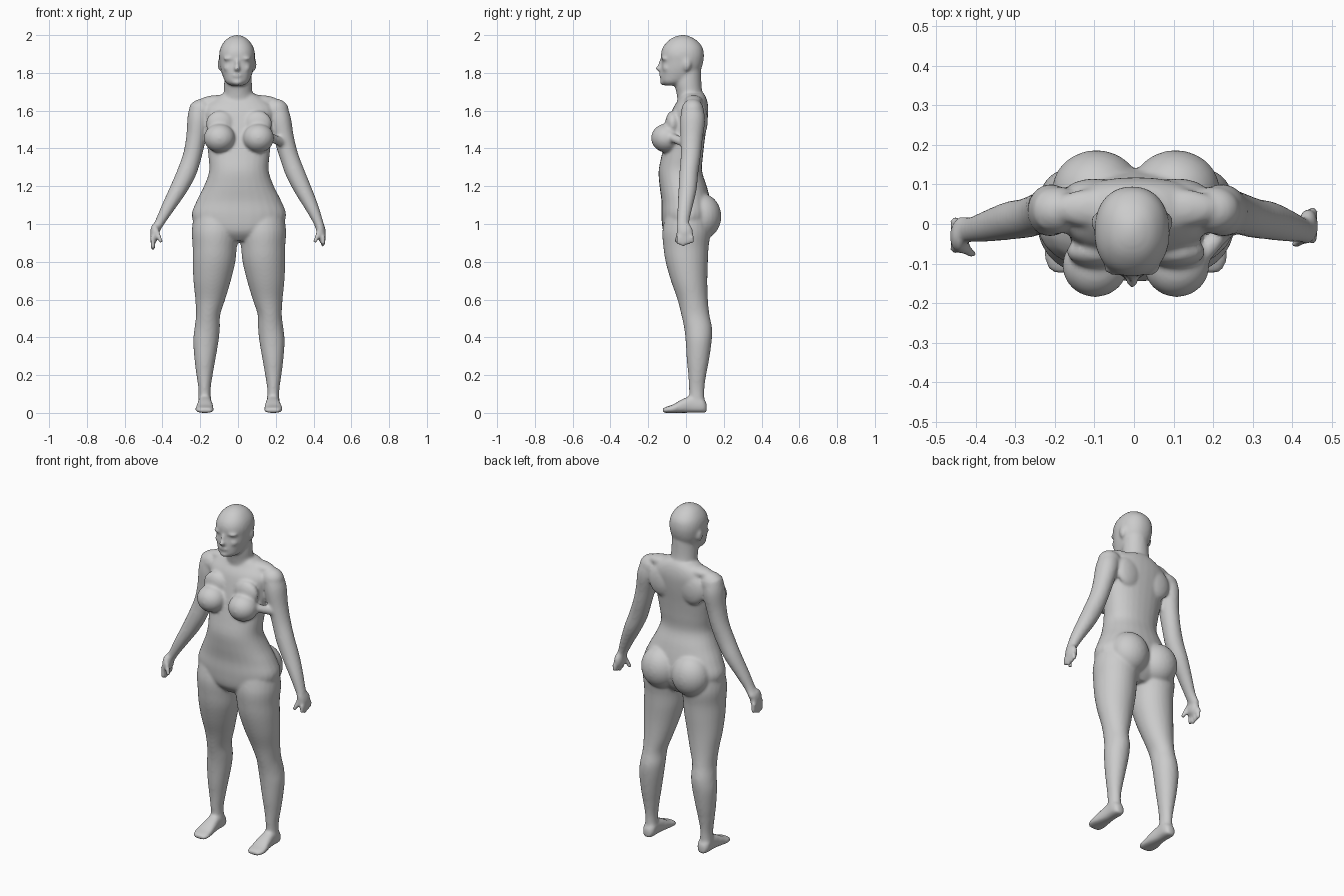
import bpy
import bmesh
import math
from mathutils import Matrix, Vector

if "Cube" in bpy.data.objects:
    bpy.data.objects.remove(bpy.data.objects["Cube"], do_unlink=True)

X, Y, Z = Vector((1, 0, 0)), Vector((0, 1, 0)), Vector((0, 0, 1))
MIDDLE = .005          # the figure stands slightly off its own centre line
SEGMENTS = 28
STEPS = 4
SIDES = (1, -1)
bm = bmesh.new()


def smooth_rows(rows):
    """Catmull-Rom interpolation of the section values."""
    result = []
    for i in range(len(rows) - 1):
        before = rows[max(i - 1, 0)]
        start, end = rows[i], rows[i + 1]
        after = rows[min(i + 2, len(rows) - 1)]
        for step in range(STEPS):
            t = step / STEPS
            result.append([
                b + t * (c - a) / 2
                + t * t * (a - 2.5 * b + 2 * c - d / 2)
                + t ** 3 * (3 * (b - c) + d - a) / 2
                for a, b, c, d in zip(before, start, end, after)])
    result.append(list(rows[-1]))
    return result


def loft(sections, u, v, power=2):
    """Closed skin over (centre x, y, z, half size along u, along v)."""
    rings = []
    for x, y, z, half_u, half_v in smooth_rows(sections):
        ring = []
        for k in range(SEGMENTS):
            angle = math.tau * k / SEGMENTS
            c, s = math.cos(angle), math.sin(angle)
            across = math.copysign(abs(c) ** (2 / power), c)
            along = math.copysign(abs(s) ** (2 / power), s)
            point = Vector((x, y, z)) + u * half_u * across + v * half_v * along
            ring.append(bm.verts.new(point))
        rings.append(ring)
    for low, high in zip(rings, rings[1:]):
        for k in range(SEGMENTS):
            n = (k + 1) % SEGMENTS
            bm.faces.new((low[k], low[n], high[n], high[k]))
    bm.faces.new(rings[0][::-1])
    bm.faces.new(rings[-1])


def upright(rows, power=2):
    """Loft of level sections: height, centre x, half width, front, back."""
    loft([(x, (front + back) / 2, z, half, (back - front) / 2)
          for z, x, half, front, back in rows], X, Y, power)


def blob(centre, radii):
    matrix = Matrix.Translation(centre) @ Matrix.Diagonal((*radii, 1))
    bmesh.ops.create_uvsphere(bm, u_segments=24, v_segments=16, radius=1, matrix=matrix)


def pair(centre, radii):
    x, y, z = centre
    for side in SIDES:
        blob((MIDDLE + side * x, y, z), radii)


def rod(start, end, radius):
    """Round-ended finger made from overlapping balls."""
    start, end = Vector(start), Vector(end)
    for i in range(7):
        blob(start.lerp(end, i / 6), (radius, radius, radius))


# Torso: half width, front and back at each height
torso = [
    (.91, .06, -.08, .08),
    (.96, .2, -.12, .12),
    (1.04, .25, -.13, .14),
    (1.12, .225, -.13, .13),
    (1.2, .185, -.14, .11),
    (1.28, .158, -.145, .085),
    (1.36, .162, -.13, .09),
    (1.45, .172, -.11, .1),
    (1.54, .18, -.09, .113),
    (1.61, .19, -.07, .118),
    (1.66, .14, -.04, .11),
    (1.69, .085, -.03, .095),
]
upright([(z, MIDDLE, *rest) for z, *rest in torso], 2.2)

# Chest, shoulders, back and seat
pair((.103, -.105, 1.455), (.083, .08, .076))
pair((.1, -.07, 1.53), (.075, .04, .07))
pair((.1, .04, 1.65), (.11, .05, .033))
pair((.198, .035, 1.6), (.066, .06, .062))
pair((.1, .08, 1.55), (.08, .035, .09))
pair((.1, .085, 1.04), (.112, .102, .12))

# Thin web between the left arm and the chest
rod((.17, -.08, 1.46), (.235, -.01, 1.43), .024)

# Neck
upright([
    (1.62, 0, .09, -.04, .1),
    (1.69, 0, .076, -.05, .088),
    (1.74, 0, .074, -.06, .082),
    (1.82, 0, .07, -.06, .08),
])

# Head
head = [
    (1.733, .035, -.11, -.05),
    (1.75, .06, -.13, .0),
    (1.78, .075, -.134, .055),
    (1.82, .087, -.133, .08),
    (1.86, .093, -.129, .092),
    (1.9, .095, -.133, .095),
    (1.94, .085, -.12, .085),
    (1.975, .06, -.088, .053),
    (1.993, .032, -.055, .02),
    (2, .012, -.03, .0),
]
upright([(z, -.005, *rest) for z, *rest in head], 2.2)

# Face
blob((-.005, -.14, 1.823), (.016, .022, .016))
blob((-.005, -.13, 1.845), (.011, .016, .032))
blob((-.005, -.131, 1.787), (.027, .012, .012))
blob((-.005, -.122, 1.752), (.03, .016, .018))
for side in SIDES:
    blob((-.005 + side * .04, -.112, 1.876), (.034, .02, .01))
    blob((-.005 + side * .045, -.105, 1.825), (.025, .018, .02))
    blob((-.005 + side * .09, .005, 1.845), (.013, .022, .035))

# Legs: centre, half width, front and back at each height
leg = [
    (.04, .18, .036, .02, .1),
    (.12, .182, .032, .016, .097),
    (.2, .182, .043, .012, .107),
    (.28, .18, .055, .004, .122),
    (.38, .175, .067, -.002, .136),
    (.45, .168, .067, -.01, .138),
    (.52, .163, .064, -.025, .124),
    (.6, .152, .079, -.045, .116),
    (.7, .142, .099, -.08, .113),
    (.8, .132, .113, -.108, .116),
    (.88, .128, .117, -.12, .12),
    (.96, .125, .125, -.125, .13),
    (1.04, .12, .12, -.11, .12),
]
# Feet: distance back, centre, half width and height
foot = [
    (.11, .18, .02, .05),
    (.085, .18, .036, .08),
    (.03, .18, .036, .09),
    (-.02, .18, .042, .072),
    (-.07, .182, .049, .044),
    (-.105, .18, .046, .032),
    (-.124, .178, .03, .024),
]
# Arms: centre, thickness across and depth
arm = [
    (.2, .035, 1.62, .055, .055),
    (.222, .035, 1.55, .06, .066),
    (.245, .03, 1.45, .053, .058),
    (.27, .025, 1.36, .05, .053),
    (.303, .015, 1.27, .051, .05),
    (.345, .008, 1.18, .046, .048),
    (.39, -.005, 1.09, .036, .04),
    (.425, -.015, 1.01, .026, .032),
    (.437, -.015, .97, .024, .036),
]
for side in SIDES:
    upright([(z, MIDDLE + side * x, *rest) for z, x, *rest in leg])
    loft([(MIDDLE + side * x, y, top / 2, half, top / 2)
          for y, x, half, top in foot], X, Z, 2.6)

    # The right elbow hangs closer to the body
    bow = .03 if side < 0 else 0
    sections = []
    for i, (x, y, z, across, depth) in enumerate(arm):
        shift = bow * math.sin(math.pi * i / (len(arm) - 1))
        sections.append((side * (x - shift), y, z, depth, across))
    loft(sections, Y, Vector((side * .94, 0, .34)))

    # Hand with curled fingers and a thumb
    back = -.005 if side > 0 else -.03
    drop = 0 if side > 0 else .02
    blob((side * .44, back, .955), (.025, .044, .05))
    for i in range(4):
        y = back + .036 - i * .023
        reach = .882 + .008 * abs(i - 2) - drop
        knuckle = (side * .452, y, .93)
        rod(knuckle, (side * .45, y, reach + .01), .0125)
    rod((side * .43, back - .03, .965), (side * .41, back - .045, .91), .0125)

# One continuous skin
bmesh.ops.recalc_face_normals(bm, faces=bm.faces)
mesh = bpy.data.meshes.new("body")
bm.to_mesh(mesh)
bm.free()
body = bpy.data.objects.new("body", mesh)
bpy.context.collection.objects.link(body)

remesh = body.modifiers.new("skin", 'REMESH')
remesh.mode = 'VOXEL'
remesh.voxel_size = .008
remesh.use_smooth_shade = True
relax = body.modifiers.new("relax", 'SMOOTH')
relax.factor = .5
relax.iterations = 8

# Plain grey clay
grey = (.6, .6, .6, 1)
clay = bpy.data.materials.new("grey_clay")
clay.use_nodes = True
clay.diffuse_color = grey
shader = next(n for n in clay.node_tree.nodes if n.type == 'BSDF_PRINCIPLED')
shader.inputs["Base Color"].default_value = grey
mesh.materials.append(clay)
for face in mesh.polygons:
    face.use_smooth = True
